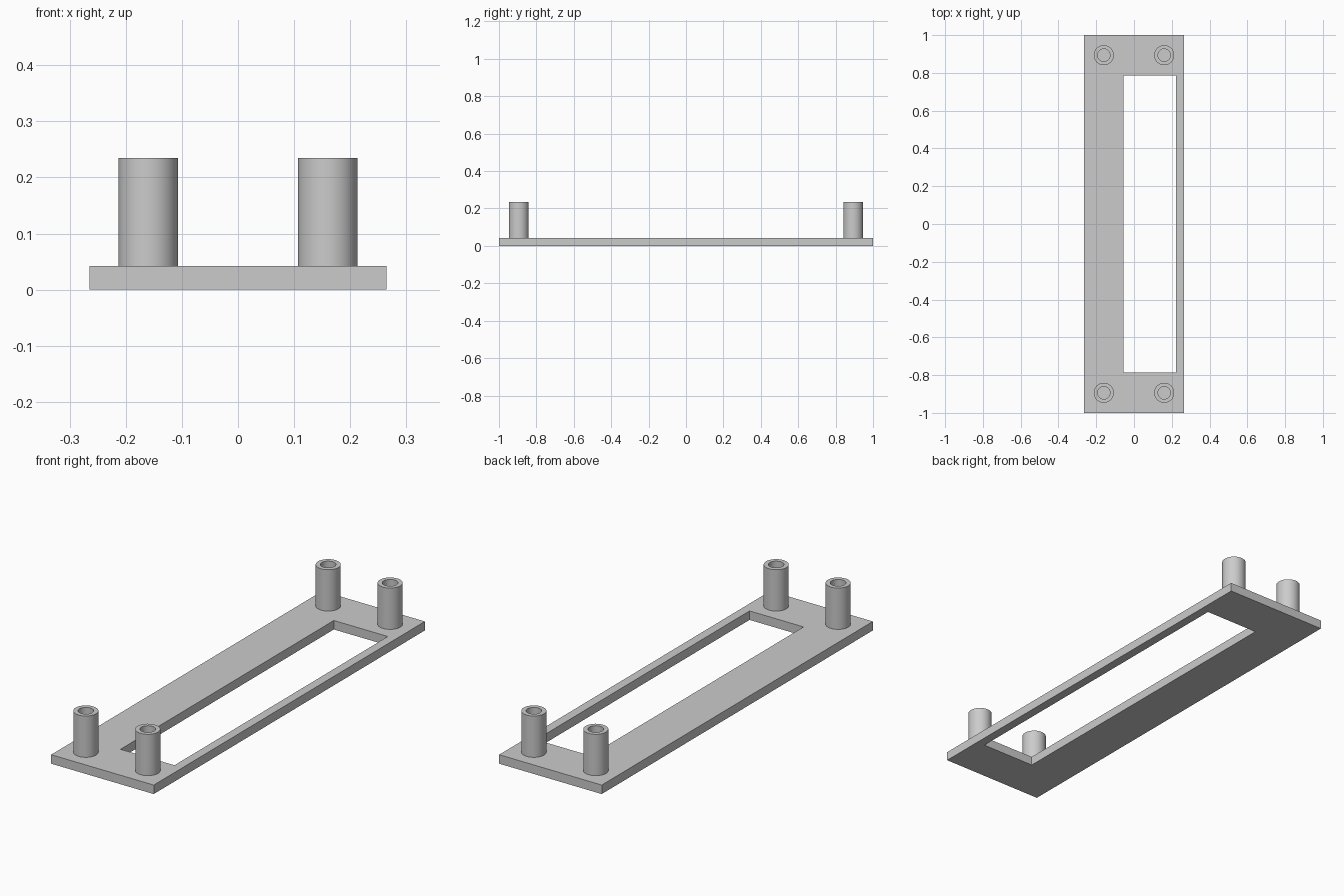
import bpy, bmesh
from math import cos, sin, tau, radians

cube = bpy.data.objects.get("Cube")
if cube:
    bpy.data.objects.remove(cube, do_unlink=True)

grey = bpy.data.materials.new("light grey")
grey.use_nodes = True
colour = (0.6, 0.6, 0.6, 1)
grey.diffuse_color = colour
grey.node_tree.nodes["Principled BSDF"].inputs["Base Color"].default_value = colour

PLATE_TOP = 0.042
POST_TOP = 0.235


def rectangle(x0, x1, y0, y1, z):
    return [(x0, y0, z), (x1, y0, z), (x1, y1, z), (x0, y1, z)]


def circle(r, z, sides=48):
    return [(r * cos(tau * i / sides), r * sin(tau * i / sides), z) for i in range(sides)]


def loft(name, loops, closed=False):
    """Bridge successive loops; either join last to first or cap the last."""
    bm = bmesh.new()
    rings = [[bm.verts.new(p) for p in loop] for loop in loops]
    pairs = list(zip(rings, rings[1:]))
    if closed:
        pairs.append((rings[-1], rings[0]))
    else:
        bm.faces.new(rings[0])
        bm.faces.new(rings[-1])
    for a, b in pairs:
        for i in range(len(a)):
            j = (i + 1) % len(a)
            bm.faces.new((a[i], a[j], b[j], b[i]))
    bmesh.ops.recalc_face_normals(bm, faces=bm.faces)
    mesh = bpy.data.meshes.new(name)
    bm.to_mesh(mesh)
    bm.free()
    mesh.materials.append(grey)
    obj = bpy.data.objects.new(name, mesh)
    bpy.context.collection.objects.link(obj)
    return obj


# Base plate with an off-centre rectangular window
outer = (-0.265, 0.265, -1, 1)
window = (-0.056, 0.223, -0.787, 0.787)
loft("base_plate", [rectangle(*outer, 0), rectangle(*outer, PLATE_TOP),
                    rectangle(*window, PLATE_TOP), rectangle(*window, 0)], closed=True)

# Four hollow standoff posts, blind at the plate
for y, end in ((-0.894, "front"), (0.894, "back")):
    for x, side in ((-0.16, "right"), (0.16, "left")):
        post = loft(f"{end}_{side}_post", [
            circle(0.053, PLATE_TOP - 0.002), circle(0.053, POST_TOP),
            circle(0.033, POST_TOP), circle(0.033, PLATE_TOP)])
        post.location = (x, y, 0)
        bpy.ops.object.select_all(action="DESELECT")
        post.select_set(True)
        bpy.context.view_layer.objects.active = post
        bpy.ops.object.shade_smooth_by_angle(angle=radians(30))
